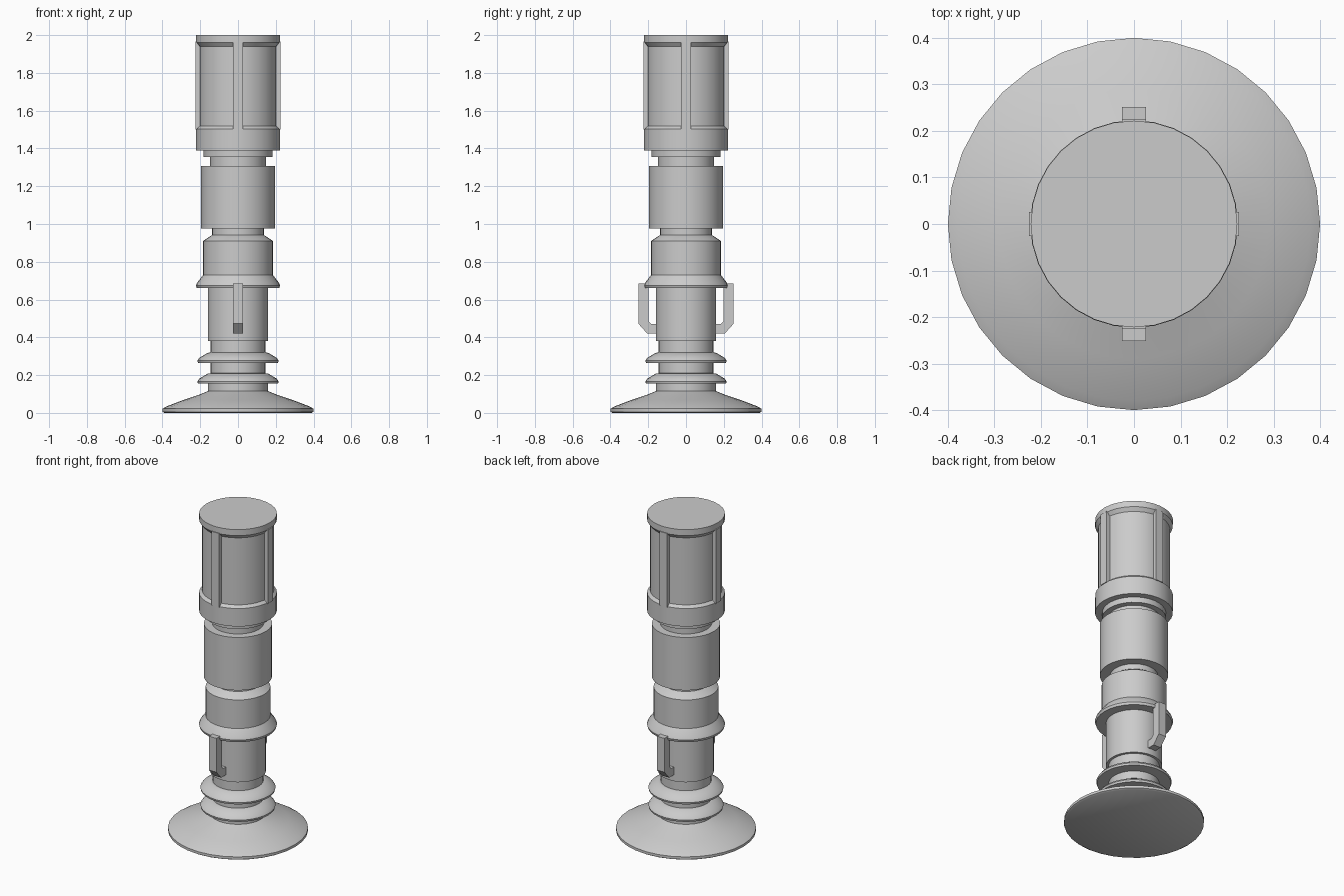
import bpy, bmesh, math

if "Cube" in bpy.data.objects:
    bpy.data.objects.remove(bpy.data.objects["Cube"])

SIDES = 32
grey = bpy.data.materials.new("light_grey")
grey.diffuse_color = (0.6, 0.6, 0.6, 1)
grey.use_nodes = True
grey.node_tree.nodes["Principled BSDF"].inputs["Base Color"].default_value = grey.diffuse_color


def finish(name, bm, smooth=True):
    bmesh.ops.recalc_face_normals(bm, faces=bm.faces)
    mesh = bpy.data.meshes.new(name)
    bm.to_mesh(mesh)
    bm.free()
    mesh.materials.append(grey)
    obj = bpy.data.objects.new(name, mesh)
    bpy.context.collection.objects.link(obj)
    if smooth:
        bpy.ops.object.select_all(action='DESELECT')
        obj.select_set(True)
        bpy.context.view_layer.objects.active = obj
        bpy.ops.object.shade_smooth_by_angle(angle=math.radians(35))
    return obj


def lathe(name, profile):
    """Turn (radius, z) points round the z axis and cap both ends."""
    bm = bmesh.new()
    rings = []
    for r, z in profile:
        rings.append([bm.verts.new((r * math.cos(2 * math.pi * i / SIDES),
                                    r * math.sin(2 * math.pi * i / SIDES), z))
                      for i in range(SIDES)])
    for a, b in zip(rings, rings[1:]):
        for i in range(SIDES):
            j = (i + 1) % SIDES
            bm.faces.new((a[i], a[j], b[j], b[i]))
    bm.faces.new(rings[0])
    bm.faces.new(rings[-1])
    return finish(name, bm)


def plate(name, outline, half_width, angle):
    """Extrude a (distance, z) outline sideways and turn it round the z axis."""
    bm = bmesh.new()
    c, s = math.cos(angle), math.sin(angle)
    sides = [[bm.verts.new((d * c - w * s, d * s + w * c, z)) for d, z in outline]
             for w in (-half_width, half_width)]
    n = len(outline)
    for i in range(n):
        j = (i + 1) % n
        bm.faces.new((sides[0][i], sides[0][j], sides[1][j], sides[1][i]))
    bm.faces.new(sides[0])
    bm.faces.new(sides[1])
    return finish(name, bm, smooth=False)


# Flared foot and ringed stem
lathe("foot", [(0.39, 0), (0.4, 0.006), (0.4, 0.022), (0.38, 0.034), (0.29, 0.068),
               (0.21, 0.095), (0.16, 0.115), (0.16, 0.158)])
lathe("stem", [(0.145, 0.15), (0.145, 0.39)])
for i, z in enumerate((0.155, 0.265)):
    lathe(f"stem_ring_{i + 1}", [(0.145, z), (0.212, z), (0.215, z + 0.012),
                                 (0.205, z + 0.026), (0.16, z + 0.053), (0.145, z + 0.055)])

# Lower grip, collar and shoulder
lathe("lower_grip", [(0.16, 0.38), (0.16, 0.67)])
lathe("collar", [(0.16, 0.66), (0.218, 0.66), (0.223, 0.675), (0.216, 0.69),
                 (0.185, 0.73), (0.185, 0.91), (0.14, 0.94), (0.135, 0.942)])
lathe("middle_neck", [(0.137, 0.93), (0.137, 0.985)])

# Middle barrel and upper neck
lathe("middle_barrel", [(0.195, 0.975), (0.195, 1.308)])
lathe("upper_neck", [(0.147, 1.30), (0.147, 1.36)])
lathe("neck_flange", [(0.182, 1.355), (0.182, 1.40)])

# Head: lower band, drum and cap
lathe("head_band", [(0.222, 1.39), (0.222, 1.503), (0.205, 1.518)])
lathe("head_drum", [(0.205, 1.50), (0.205, 1.96)])
lathe("head_cap", [(0.205, 1.94), (0.222, 1.962), (0.222, 2.0)])

# Four upright ribs round the head
for k in range(4):
    plate(f"head_rib_{k + 1}", [(0.195, 1.5), (0.226, 1.5), (0.226, 1.965), (0.195, 1.965)],
          0.026, k * math.pi / 2)

# Bent handles on the front and back of the lower grip
hook = [(0.15, 0.42), (0.205, 0.42), (0.252, 0.472), (0.252, 0.685),
        (0.198, 0.685), (0.198, 0.485), (0.184, 0.47), (0.15, 0.47)]
for name, sign in (("front_handle", -1), ("back_handle", 1)):
    plate(name, hook, 0.026, sign * math.pi / 2)
